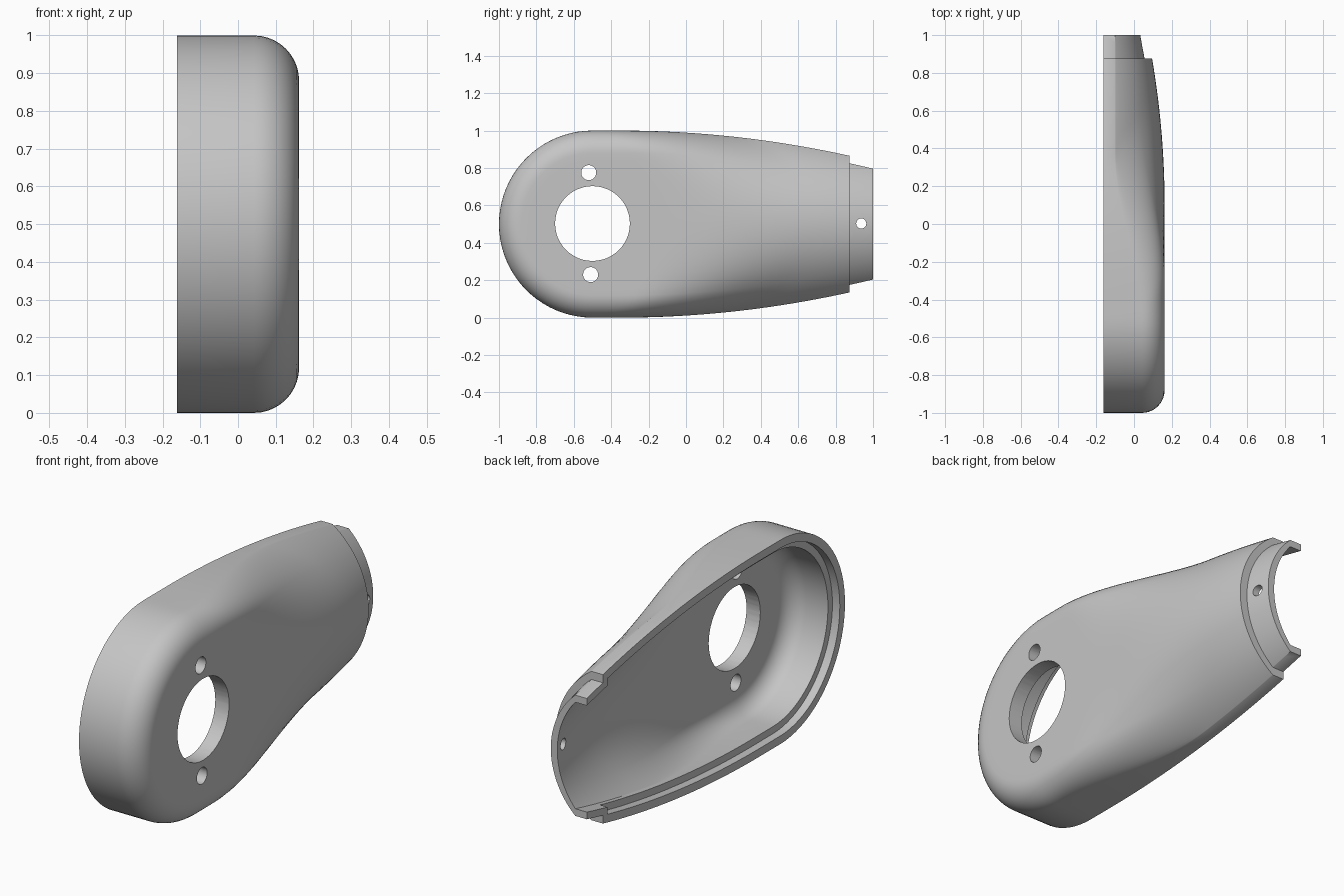
import bpy, bmesh, math

cube = bpy.data.objects.get("Cube")
if cube:
    bpy.data.objects.remove(cube)

grey = bpy.data.materials.new("plain_grey")
grey.use_nodes = True
colour = (0.56, 0.56, 0.56, 1)
grey.diffuse_color = colour
grey.node_tree.nodes["Principled BSDF"].inputs["Base Color"].default_value = colour

RIM, SHOULDER, HUB_Y, MID_Z = -0.162, -0.1, -0.5, 0.5
NECK_Y, TIP_Y = 0.875, 1.0
STEP, WALL = 0.04, 0.075


def half_width(y):
    return 0.5 - 0.135 * (max(0, y + 0.35) / 1.225) ** 2


def crown(y):
    return 0.162 - 0.066 * (max(0, y - 0.1) / 0.775) ** 2


def skin(y, inset):
    """Half section (w, x) from the midline to the shoulder: filleted at the hub, arched at the neck."""
    w_max, top = half_width(y) - inset, crown(y) - inset
    r = 0.12 - inset * 0.4
    flat = w_max - r
    widths = [flat * i / 10 for i in range(10)]
    widths += [flat + r * math.sin(math.pi / 2 * i / 10) for i in range(11)]
    sag = top - SHOULDER
    radius = (w_max ** 2 + sag ** 2) / (2 * sag)
    points = []
    for w in widths:
        fillet = top - r + math.sqrt(max(0, r * r - max(0, w - flat) ** 2))
        arch = top - radius + math.sqrt(radius ** 2 - w * w)
        # The flat hub face ends on a circle, then eases into the arch
        start = HUB_Y + 0.35 * math.sqrt(max(0, 1 - (w / w_max) ** 2))
        t = min(1, max(0, (y - start) / 0.85))
        t = t * t * (3 - 2 * t)
        points.append((w, fillet + (arch - fillet) * t))
    return points


def body_section(y):
    w = half_width(y)
    ledge = RIM + 0.04
    rim = [(w, RIM), (w - STEP, RIM), (w - STEP, ledge), (w - WALL, ledge)]
    return skin(y, 0) + rim + skin(y, WALL)[::-1]


def tongue_section(y):
    w = half_width(y)
    rim = [(w - STEP, RIM), (w - WALL, RIM)]
    return skin(y, STEP) + rim + skin(y, WALL)[::-1]


def neck_rib(section, y, side):
    return [(x, y, MID_Z + side * w) for w, x in section(y)]


def hub_rib(angle):
    return [(x, HUB_Y - w * math.sin(angle), MID_Z + w * math.cos(angle))
            for w, x in body_section(HUB_Y)]


def loft(name, strips):
    """Skin each list of ribs, cap its two ends and weld the strips along the midline."""
    bm = bmesh.new()
    for ribs in strips:
        rows = [[bm.verts.new(p) for p in rib] for rib in ribs]
        for a, b in zip(rows, rows[1:]):
            for i in range(len(a) - 1):
                bm.faces.new((a[i], a[i + 1], b[i + 1], b[i]))
        bm.faces.new(rows[0])
        bm.faces.new(rows[-1])
    bmesh.ops.remove_doubles(bm, verts=bm.verts, dist=0.00001)
    bmesh.ops.recalc_face_normals(bm, faces=bm.faces)
    mesh = bpy.data.meshes.new(name)
    bm.to_mesh(mesh)
    bm.free()
    mesh.materials.append(grey)
    obj = bpy.data.objects.new(name, mesh)
    bpy.context.collection.objects.link(obj)
    return obj


def select(obj):
    bpy.ops.object.select_all(action='DESELECT')
    obj.select_set(True)
    bpy.context.view_layer.objects.active = obj


def drill(obj, y, z, radius):
    """Cut a round hole along x."""
    bpy.ops.mesh.primitive_cylinder_add(vertices=48, radius=radius, depth=1,
                                        location=(0, y, z), rotation=(0, math.pi / 2, 0))
    cutter = bpy.context.object
    cutter.name = "hole_cutter"
    cutter.hide_render = True
    cutter.data.materials.append(grey)
    mod = obj.modifiers.new("hole", 'BOOLEAN')
    mod.operation, mod.solver, mod.object = 'DIFFERENCE', 'EXACT', cutter
    select(obj)
    bpy.ops.object.modifier_apply(modifier=mod.name)
    bpy.data.objects.remove(cutter)


# Cover body: up one side of the neck, around the hub and back along the other side
stations = [HUB_Y + (NECK_Y - HUB_Y) * i / 36 for i in range(37)]
ribs = [neck_rib(body_section, y, 1) for y in reversed(stations)]
ribs += [hub_rib(math.pi * i / 40) for i in range(1, 40)]
ribs += [neck_rib(body_section, y, -1) for y in stations]
body = loft("cover_body", [ribs])

# Stepped tongue at the neck end
steps = [0.84 + (TIP_Y - 0.84) * i / 4 for i in range(5)]
tongue = loft("neck_tongue", [[neck_rib(tongue_section, y, s) for y in steps] for s in (1, -1)])

# Shaft hole, two screw holes and the tongue pin hole
drill(body, -0.5, 0.503, 0.2)
drill(body, -0.52, 0.775, 0.04)
drill(body, -0.51, 0.23, 0.04)
drill(tongue, 0.937, 0.503, 0.027)

for part in (body, tongue):
    select(part)
    bpy.ops.object.shade_smooth_by_angle(angle=math.radians(40))
